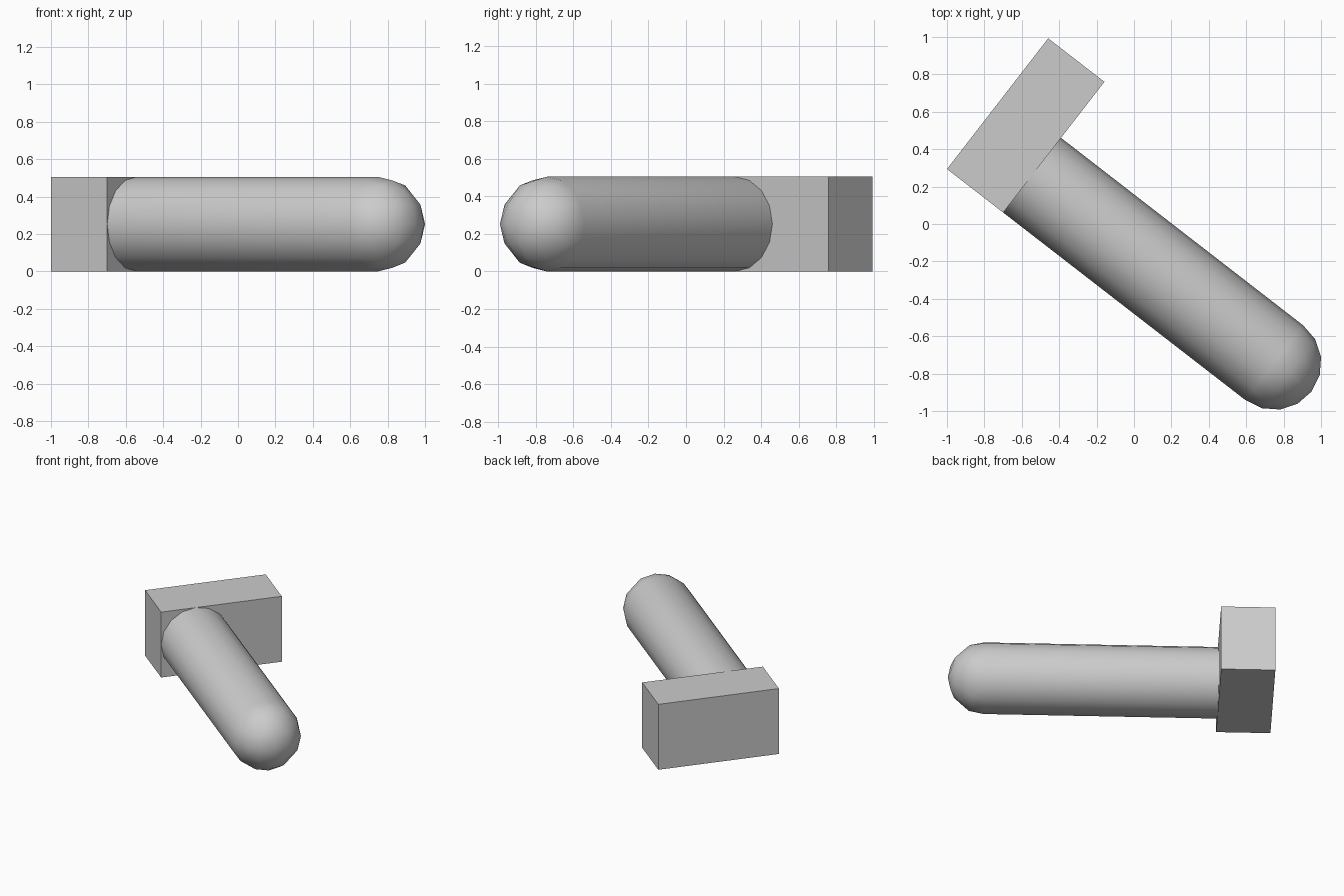
import bpy, bmesh, math
from mathutils import Matrix, Vector

cube = bpy.data.objects.get("Cube")
if cube:
    bpy.data.objects.remove(cube, do_unlink=True)

RADIUS = 0.2525
LENGTH = 1.637          # from the block face to the centre of the round tip
HALF_DEPTH, HALF_WIDTH = 0.19, 0.442
PLACE = Matrix.Translation((-0.579, 0.527, RADIUS)) @ Matrix.Rotation(math.radians(-37.75), 4, "Z")

grey = bpy.data.materials.new("plain_grey")
grey.use_nodes = True
grey.diffuse_color = (0.6, 0.6, 0.6, 1)
grey.node_tree.nodes["Principled BSDF"].inputs["Base Color"].default_value = (0.6, 0.6, 0.6, 1)


def add_part(name, bm):
    bmesh.ops.recalc_face_normals(bm, faces=bm.faces[:])
    mesh = bpy.data.meshes.new(name)
    bm.to_mesh(mesh)
    bm.free()
    mesh.materials.append(grey)
    obj = bpy.data.objects.new(name, mesh)
    obj.matrix_world = PLACE
    bpy.context.collection.objects.link(obj)
    return obj


# Rectangular end block
bm = bmesh.new()
bmesh.ops.create_cube(bm, size=2)
bmesh.ops.scale(bm, vec=(HALF_DEPTH, HALF_WIDTH, RADIUS), verts=bm.verts[:])
add_part("end_block", bm)

# Round tip: an octahedron refined into a faceted ball, keeping its outer half
bm = bmesh.new()
bmesh.ops.create_uvsphere(bm, u_segments=4, v_segments=2, radius=RADIUS)
for _ in range(2):
    bmesh.ops.subdivide_edges(bm, edges=bm.edges[:], cuts=1, use_grid_fill=True)
    for v in bm.verts:
        v.co = v.co.normalized() * RADIUS
bmesh.ops.delete(bm, geom=[v for v in bm.verts if v.co.x < -0.001], context="VERTS")

# Shaft: the rim of the tip drawn back until it just enters the block
rim = [e for e in bm.edges if e.is_boundary]
new = bmesh.ops.extrude_edge_only(bm, edges=rim)["geom"]
back = [g for g in new if isinstance(g, bmesh.types.BMVert)]
bmesh.ops.translate(bm, vec=(-LENGTH - 0.02, 0, 0), verts=back)
bmesh.ops.holes_fill(bm, edges=[e for e in bm.edges if e.is_boundary])
tip = Vector((HALF_DEPTH + LENGTH, RADIUS - HALF_WIDTH, 0))
bmesh.ops.translate(bm, vec=tip, verts=bm.verts[:])
shaft = add_part("rounded_shaft", bm)

bpy.ops.object.select_all(action="DESELECT")
shaft.select_set(True)
bpy.context.view_layer.objects.active = shaft
bpy.ops.object.shade_smooth_by_angle(angle=math.radians(35))
